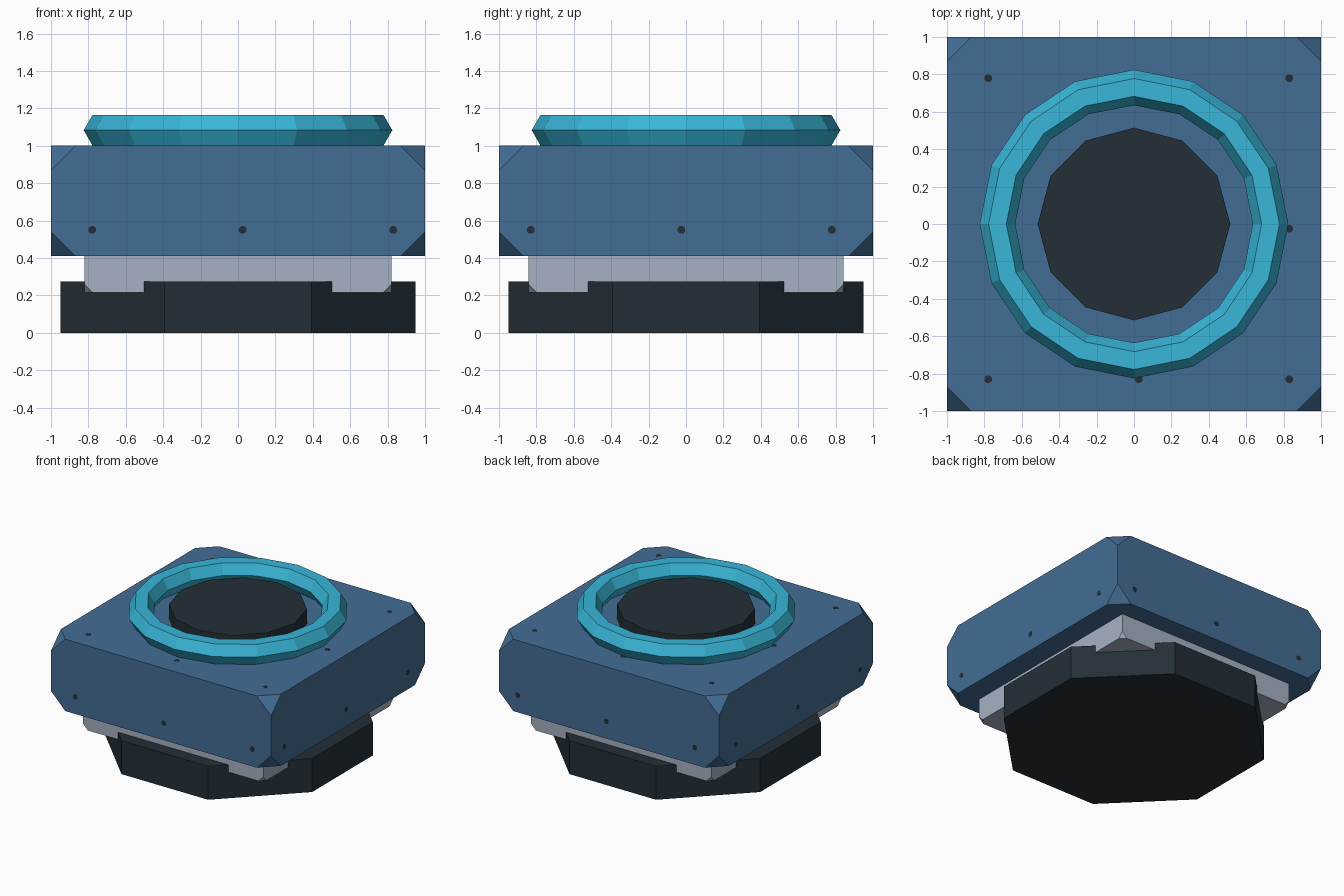
import bpy, bmesh, math
from itertools import product
from mathutils import Matrix, Vector

cube = bpy.data.objects.get("Cube")
if cube:
    bpy.data.objects.remove(cube, do_unlink=True)


def material(name, rgb):
    """Flat colour given as 0-255 sRGB, stored linear."""
    lin = [((c / 255 + 0.055) / 1.055) ** 2.4 for c in rgb]
    m = bpy.data.materials.new(name)
    m.use_nodes = True
    m.diffuse_color = (*lin, 1)
    m.node_tree.nodes["Principled BSDF"].inputs["Base Color"].default_value = (*lin, 1)
    return m


BLUE = material("steel blue", (67, 109, 149))
CYAN = material("bright cyan", (56, 182, 216))
GREY = material("pale grey", (166, 177, 196))
DARK = material("charcoal", (36, 47, 55))


def finish(name, bm, mat):
    bmesh.ops.recalc_face_normals(bm, faces=bm.faces)
    mesh = bpy.data.meshes.new(name)
    bm.to_mesh(mesh)
    bm.free()
    mesh.materials.append(mat)
    ob = bpy.data.objects.new(name, mesh)
    bpy.context.collection.objects.link(ob)
    return ob


def clipped_box(name, half_x, half_y, z0, z1, cut, mat):
    """Box whose eight corners are cut off diagonally."""
    bm = bmesh.new()
    half = Vector((half_x, half_y, (z1 - z0) / 2))
    for signs in product((-1, 1), repeat=3):
        for axis in range(3):
            p = Vector([s * h for s, h in zip(signs, half)])
            p[axis] -= signs[axis] * cut
            p.z += (z0 + z1) / 2
            bm.verts.new(p)
    bmesh.ops.convex_hull(bm, input=bm.verts)
    bmesh.ops.dissolve_limit(bm, angle_limit=0.01, verts=bm.verts, edges=bm.edges)
    return finish(name, bm, mat)


def add_prism(bm, sides, radius, length, centre, turn=0, axis="Z"):
    """Capped prism lying along the chosen axis."""
    m = Matrix.Translation(centre)
    if axis == "X":
        m = m @ Matrix.Rotation(math.pi / 2, 4, "Y")
    elif axis == "Y":
        m = m @ Matrix.Rotation(math.pi / 2, 4, "X")
    m = m @ Matrix.Rotation(turn, 4, "Z")
    bmesh.ops.create_cone(bm, cap_ends=True, segments=sides, radius1=radius,
                          radius2=radius, depth=length, matrix=m)


def prism(name, sides, radius, z0, z1, turn, mat):
    bm = bmesh.new()
    add_prism(bm, sides, radius, z1 - z0, (0, 0, (z0 + z1) / 2), turn)
    return finish(name, bm, mat)


def ring(name, major, minor, z, around, section, mat):
    """Faceted torus."""
    bm = bmesh.new()
    loops = []
    for i in range(around):
        a = math.tau * i / around
        loop = []
        for j in range(section):
            b = math.tau * j / section
            r = major + minor * math.cos(b)
            loop.append(bm.verts.new((r * math.cos(a), r * math.sin(a), z + minor * math.sin(b))))
        loops.append(loop)
    for i in range(around):
        p, q = loops[i], loops[(i + 1) % around]
        for j in range(section):
            k = (j + 1) % section
            bm.faces.new((p[j], q[j], q[k], p[k]))
    return finish(name, bm, mat)


# Octagonal foot, clamp plate and main housing
prism("octagonal_base", 8, 0.95 / math.cos(math.pi / 8), 0, 0.275, math.pi / 8, DARK)
clipped_box("middle_plate", 0.82, 0.842, 0.215, 0.5, 0.045, GREY)
clipped_box("housing", 1, 1, 0.41, 1, 0.13, BLUE)

# Raised ring and central disc on top
ring("top_ring", 0.73, 0.095, 1.083, 16, 6, CYAN)
prism("top_disc", 12, 0.515, 0.95, 1.12, 0, DARK)

# Thin pins running through the housing, ends flush with its faces
ROW = (-0.78, 0.025, 0.83)
PIN, FLUSH = 0.022, 0.001
bm = bmesh.new()
for u in ROW:
    add_prism(bm, 8, PIN, 2 + 2 * FLUSH, (u, 0, 0.55), math.pi / 8, "Y")
    add_prism(bm, 8, PIN, 2 + 2 * FLUSH, (0, -u, 0.55), math.pi / 8, "X")
    for v in ROW:
        add_prism(bm, 8, PIN, 0.3, (u, -v, 0.85 + FLUSH), math.pi / 8)
finish("housing_pins", bm, DARK)
